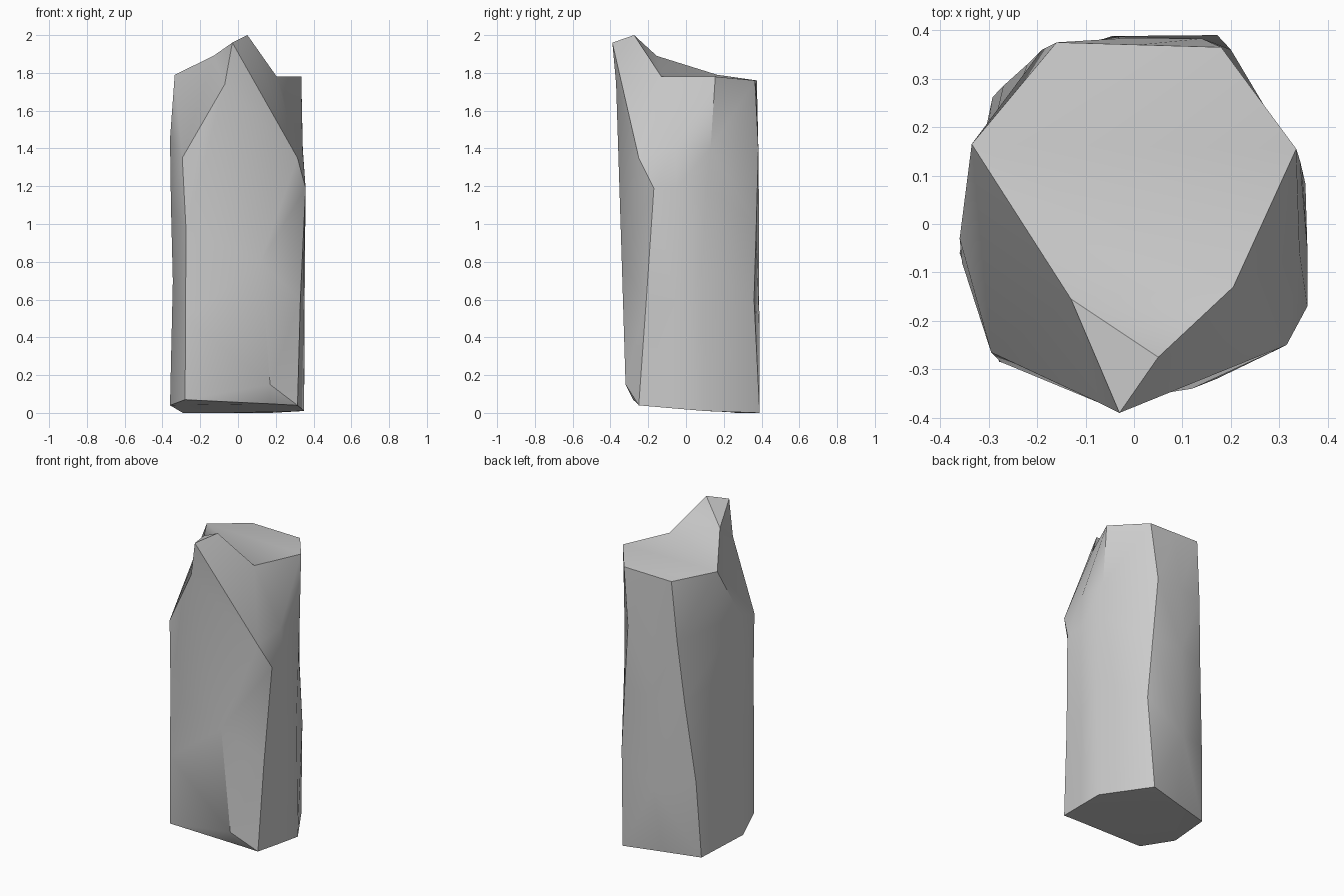
import bpy, bmesh, math

cube = bpy.data.objects.get("Cube")
if cube:
    bpy.data.objects.remove(cube, do_unlink=True)

stone = bpy.data.materials.new("stone_grey")
stone.use_nodes = True
GREY = (0.6, 0.6, 0.6, 1)
stone.diffuse_color = GREY
stone.node_tree.nodes["Principled BSDF"].inputs["Base Color"].default_value = GREY

# Vertical ridges of the rock, counter-clockwise, each from base to rim
front_left = [(.315, -.25, .04), (.33, -.21, .6), (.358, -.17, 1.19), (.315, -.25, 1.35), (.05, -.275, 2)]
left_mid = [(.333, -.08, .025), (.345, -.06, .6), (.358, -.05, 1.19), (.342, -.06, 1.4), (.205, -.13, 1.78)]
left = [(.35, .1, .01), (.354, .083, .78), (.347, .113, 1.19), (.343, .13, 1.4), (.335, .155, 1.78)]
back_left = [(.172, .39, 0), (.2, .36, .6), (.17, .372, 1), (.14, .383, 1.4), (.18, .365, 1.76)]
back_mid = [(-.06, .325, 0), (-.045, .388, .42), (-.035, .387, 1), (-.03, .383, 1.4), (.01, .37, 1.76)]
back_right = [(-.292, .262, 0), (-.27, .285, .48), (-.22, .33, 1), (-.19, .36, 1.38), (-.16, .375, 1.76)]
right = [(-.36, -.06, .04), (-.345, -.07, .7), (-.355, -.08, 1.1), (-.36, -.03, 1.45), (-.335, .165, 1.79)]
front_right = [(-.28, -.28, .07), (-.278, -.285, .5), (-.275, -.285, .97), (-.295, -.265, 1.35), (-.13, -.155, 1.89)]
front = [(.17, -.257, .048), (.17, -.32, .15), (.12, -.34, .8), (-.07, -.37, 1.74), (-.03, -.39, 1.96)]
ridges = [front_left, left_mid, left, back_left, back_mid, back_right, right, front_right, front]

bm = bmesh.new()
cols = [[bm.verts.new(p) for p in ridge] for ridge in ridges]


def split_quad(a, b, c, d, notched):
    """Split a side quad along its convex diagonal, or b-d for the notch."""
    normal = (b.co - a.co).cross(c.co - a.co)
    if normal.dot(d.co - a.co) <= 0 and not notched:
        pair = ((a, b, c), (a, c, d))
    else:
        pair = ((a, b, d), (b, c, d))
    for tri in pair:
        bm.faces.new(tri)


# Sides, with a notch under the peak
for i, col in enumerate(cols):
    nxt = cols[(i + 1) % len(cols)]
    for k in range(len(col) - 1):
        notched = ridges[i] is front_right and k == 3
        split_quad(col[k], nxt[k], nxt[k + 1], col[k + 1], notched)

# Peak facet, the slope behind it, and the broken top fanned from its right corner
rim = [col[-1] for col in cols]
peak_left, slope_foot, right_corner, shoulder, peak = rim[0], rim[1], rim[6], rim[7], rim[8]
bm.faces.new((shoulder, peak, peak_left))
bm.faces.new((shoulder, peak_left, slope_foot))
top_edge = [shoulder] + rim[1:6]
for a, b in zip(top_edge, top_edge[1:]):
    bm.faces.new((right_corner, a, b))

# Underside
base = bm.faces.new([col[0] for col in reversed(cols)])
bmesh.ops.triangulate(bm, faces=[base])
bmesh.ops.recalc_face_normals(bm, faces=bm.faces[:])

mesh = bpy.data.meshes.new("rock_pillar")
bm.to_mesh(mesh)
bm.free()
mesh.materials.append(stone)
rock = bpy.data.objects.new("rock_pillar", mesh)
bpy.context.collection.objects.link(rock)
bpy.context.view_layer.objects.active = rock
rock.select_set(True)
bpy.ops.object.shade_smooth_by_angle(angle=math.radians(35))
